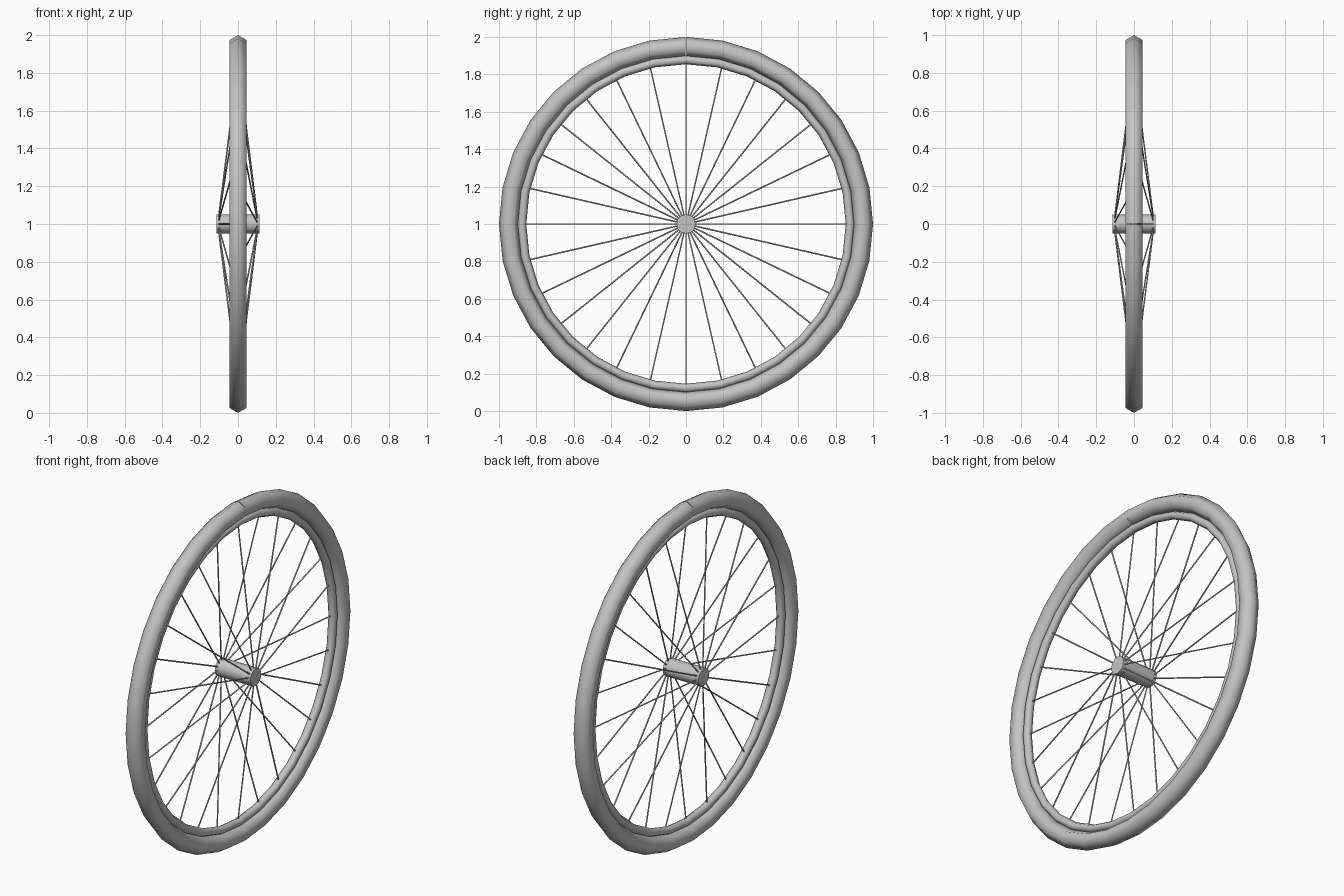
import bpy
import math
from mathutils import Vector

if "Cube" in bpy.data.objects:
    bpy.data.objects.remove(bpy.data.objects["Cube"])

SEGMENTS = 32          # facets of the tyre and rim
SPOKES = 28
CENTRE = Vector((0, 0, 1))

grey = bpy.data.materials.new("grey metal")
grey.diffuse_color = (0.55, 0.55, 0.55, 1)
grey.use_nodes = True
grey.node_tree.nodes["Principled BSDF"].inputs["Base Color"].default_value = grey.diffuse_color


def wheel_point(x, r, a):
    """Point at radius r and angle a (clockwise from the top) around the axle."""
    return CENTRE + Vector((x, r * math.sin(a), r * math.cos(a)))


def finish(obj, name, angle):
    obj.name = name
    obj.data.materials.clear()
    obj.data.materials.append(grey)
    bpy.ops.object.select_all(action='DESELECT')
    obj.select_set(True)
    bpy.context.view_layer.objects.active = obj
    bpy.ops.object.shade_smooth_by_angle(angle=math.radians(angle))


def ring(name, ring_radius, tube_radius, gap=0.0, sides=6):
    """Hexagonal tube swept around the axle, with an open seam at the top."""
    verts, faces = [], []
    for i in range(SEGMENTS + 1):
        a = gap + (2 * math.pi - 2 * gap) * i / SEGMENTS
        for j in range(sides):
            t = 2 * math.pi * j / sides
            verts.append(wheel_point(tube_radius * math.sin(t),
                                     ring_radius + tube_radius * math.cos(t), a))
    for i in range(SEGMENTS):
        for j in range(sides):
            k = (j + 1) % sides
            faces.append((i * sides + j, i * sides + k,
                          (i + 1) * sides + k, (i + 1) * sides + j))
    mesh = bpy.data.meshes.new(name)
    mesh.from_pydata(verts, [], faces)
    obj = bpy.data.objects.new(name, mesh)
    bpy.context.collection.objects.link(obj)
    finish(obj, name, 80)


def rod(name, start, end, radius, sides, angle):
    d = end - start
    bpy.ops.mesh.primitive_cylinder_add(vertices=sides, radius=radius, depth=d.length,
                                        location=(start + end) / 2,
                                        rotation=d.to_track_quat('Z', 'Y').to_euler())
    finish(bpy.context.object, name, angle)


# Tyre with a hairline joint at the top, and inner rim
ring("tyre", 0.948, 0.052, gap=0.002)
ring("rim", 0.878, 0.024)

# Hub
rod("hub", CENTRE - Vector((0.115, 0, 0)), CENTRE + Vector((0.115, 0, 0)), 0.051, 12, 40)

# Spokes, alternating between the two ends of the hub
for i in range(SPOKES):
    a = 2 * math.pi * i / SPOKES
    side = 1 if i % 2 == 0 else -1
    rod(f"spoke_{i + 1:02d}", wheel_point(0.102 * side, 0.04, a),
        wheel_point(0, 0.865, a), 0.004, 6, 70)
